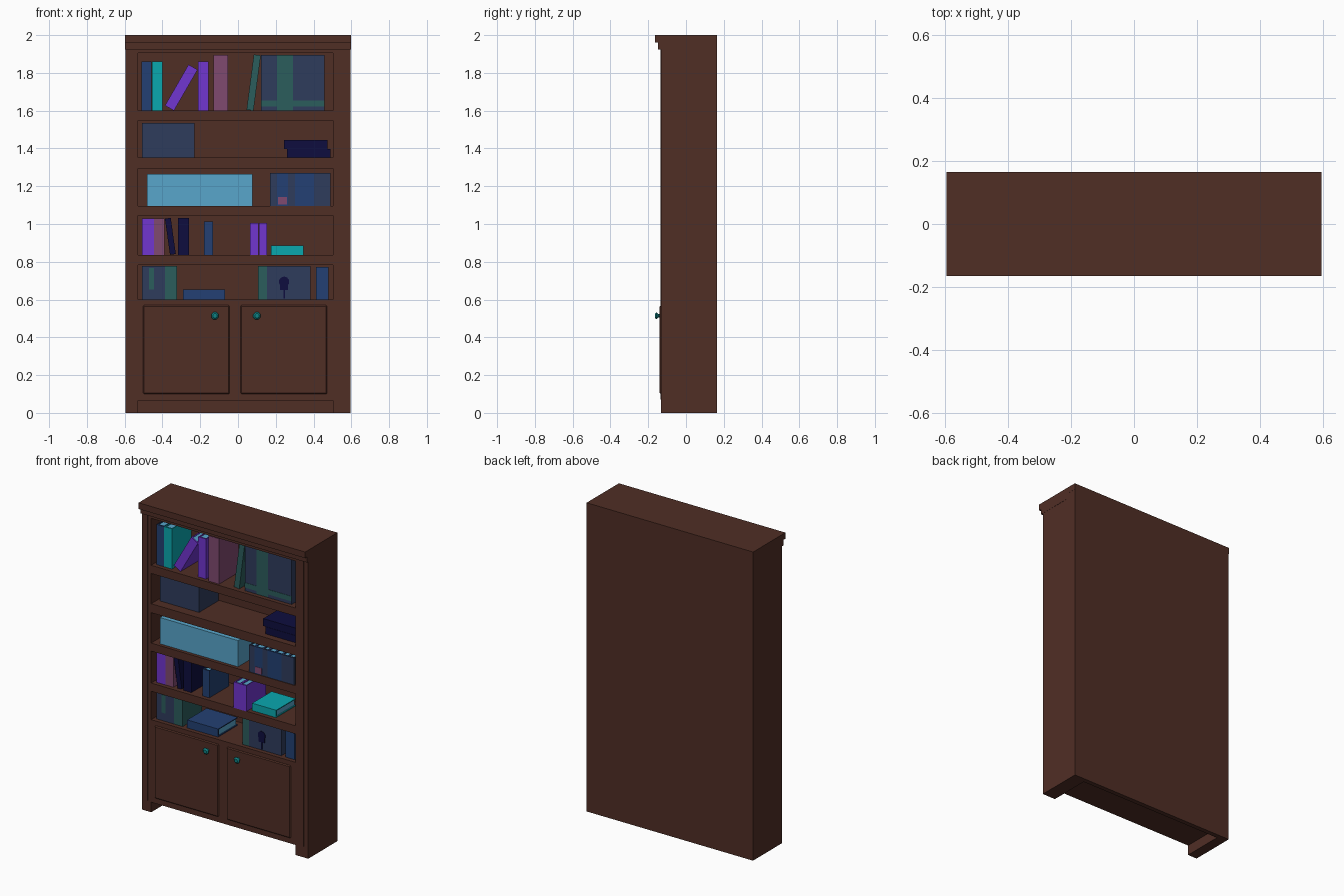
import bpy, bmesh, math
from mathutils import Vector, Matrix

if "Cube" in bpy.data.objects:
    bpy.data.objects.remove(bpy.data.objects["Cube"])


def material(name, rgb):
    lin = [((c / 255 + 0.055) / 1.055) ** 2.4 if c > 10 else c / 255 / 12.92 for c in rgb]
    m = bpy.data.materials.new(name)
    m.diffuse_color = (*lin, 1)
    m.use_nodes = True
    m.node_tree.nodes["Principled BSDF"].inputs["Base Color"].default_value = m.diffuse_color
    return m


WOOD = material("dark wood", (80, 46, 37))
NAVY = material("navy blue", (35, 64, 115))
CYAN = material("bright teal", (10, 168, 175))
PURPLE = material("purple", (113, 54, 208))
MAUVE = material("mauve", (128, 74, 112))
GREEN = material("sea green", (43, 93, 92))
SLATE = material("slate blue", (47, 60, 92))
MIDNIGHT = material("midnight blue", (14, 13, 62))
SKY = material("light blue", (88, 166, 203))
KNOB = material("knob teal", (14, 130, 132))


def add_box(bm, x0, x1, y0, y1, z0, z1, index=0):
    mat = Matrix.LocRotScale(Vector(((x0 + x1) / 2, (y0 + y1) / 2, (z0 + z1) / 2)), None,
                             Vector((x1 - x0, y1 - y0, z1 - z0)))
    verts = bmesh.ops.create_cube(bm, size=1, matrix=mat)["verts"]
    for f in {f for v in verts for f in v.link_faces}:
        f.material_index = index


def finish(bm, name, *mats):
    bmesh.ops.recalc_face_normals(bm, faces=bm.faces)
    me = bpy.data.meshes.new(name)
    bm.to_mesh(me)
    bm.free()
    for m in mats:
        me.materials.append(m)
    ob = bpy.data.objects.new(name, me)
    bpy.context.collection.objects.link(ob)
    return ob


def box(name, mat, *dims):
    bm = bmesh.new()
    add_box(bm, *dims)
    return finish(bm, name, mat)


# Carcass: solid block with shelf bays and toe space cut out
L, R, FRONT, BACK = -0.53, 0.503, -0.132, 0.165
carcass = box("bookcase_body", WOOD, -0.596, 0.596, FRONT, BACK, 0, 1.98)
bays = [(1.6, 1.904), (1.351, 1.547), (1.096, 1.293), (0.837, 1.044), (0.6, 0.784)]
bm = bmesh.new()
for z0, z1 in bays + [(-0.1, 0.065)]:
    add_box(bm, L, R, -0.3, 0.135, z0, z1)
cutter = finish(bm, "bay_cutter", WOOD)
cutter.hide_render = True
cutter.hide_viewport = False
mod = carcass.modifiers.new("bays", "BOOLEAN")
mod.operation, mod.object, mod.solver = "DIFFERENCE", cutter, "EXACT"
bpy.context.view_layer.objects.active = carcass
carcass.select_set(True)
bpy.ops.object.modifier_apply(modifier=mod.name)
bpy.data.objects.remove(cutter)

# Crown moulding, stile strips
box("crown_top", WOOD, -0.597, 0.597, -0.165, 0.165, 1.96, 2.0)
box("crown_step", WOOD, -0.597, 0.597, -0.147, 0.1, 1.925, 1.96)
box("left_stile_strip", WOOD, -0.575, -0.553, -0.136, -0.13, 0.07, 1.925)
box("right_stile_strip", WOOD, 0.523, 0.565, -0.136, -0.13, 0.07, 1.925)

# Doors with a softened edge, and faceted knobs
for side, x0, x1, kx in (("left", -0.503, -0.044, -0.122), ("right", 0.013, 0.472, 0.1)):
    door = box(side + "_door", WOOD, x0, x1, -0.139, -0.12, 0.1, 0.57)
    bev = door.modifiers.new("edge", "BEVEL")
    bev.width, bev.segments = 0.006, 1
    bm = bmesh.new()
    profile = [(0.013, -0.137), (0.008, -0.146), (0.021, -0.156), (0.012, -0.165)]
    rings = [[bm.verts.new((kx + r * math.cos(math.pi * (i + .5) / 4), y,
                            0.514 + r * math.sin(math.pi * (i + .5) / 4)))
              for i in range(8)] for r, y in profile]
    for a, b in zip(rings, rings[1:]):
        for i in range(8):
            bm.faces.new((a[i], a[(i + 1) % 8], b[(i + 1) % 8], b[i]))
    bm.faces.new(rings[0])
    bm.faces.new(rings[-1])
    finish(bm, side + "_knob", KNOB)


def book(name, mat, x0, x1, z0, z1, y0=-0.105, lean=0, flat=False, depth=0.2):
    """Covers and front spine around an inset page block; lean in degrees about a bottom corner."""
    px = x1 if lean > 0 else x0
    w0, w1, h, t, g = x0 - px, x1 - px, z1 - z0, 0.006, 0.006
    bm = bmesh.new()
    add_box(bm, w0, w1, 0, 0.01, 0, h)
    if flat:
        add_box(bm, w0, w1, 0.01, depth, 0, t)
        add_box(bm, w0, w1, 0.01, depth, h - t, h)
        add_box(bm, w0 + g, w1 - g, 0.01, depth - g, t, h - t, 1)
    else:
        add_box(bm, w0, w0 + t, 0.01, depth, 0, h)
        add_box(bm, w1 - t, w1, 0.01, depth, 0, h)
        add_box(bm, w0 + t, w1 - t, 0.01, depth - g, g, h - g, 1)
    ob = finish(bm, name, mat, SKY)
    ob.location = (px, y0, z0)
    ob.rotation_euler.y = math.radians(lean)
    return ob


# Top shelf
z = 1.6
book("top_book_navy", NAVY, -0.511, -0.458, z, 1.86)
book("top_book_teal", CYAN, -0.456, -0.4, z, 1.86)
book("top_book_leaning", PURPLE, -0.394, -0.339, z, z + 0.25, lean=30)
book("top_book_purple", PURPLE, -0.212, -0.156, z, 1.86)
book("top_book_mauve", MAUVE, -0.13, -0.053, z, 1.894, y0=-0.118)
book("top_book_tilted", GREEN, 0.045, 0.082, z, 1.895, lean=7.5)
for i, c in enumerate((SLATE, GREEN, SLATE, SLATE)):
    x = 0.122 + i * 0.084
    book(f"top_set_book_{i}", c, x, x + 0.084, z, 1.895)
    if c is SLATE:
        box(f"top_set_band_{i}", GREEN, x, x + 0.084, -0.107, -0.104, 1.621, 1.653)

# Second shelf: storage box and stacked books
box("slate_box", SLATE, -0.509, -0.23, -0.07, 0.13, 1.351, 1.534)
book("stack_lower", MIDNIGHT, 0.26, 0.49, 1.351, 1.397, -0.09, flat=True)
book("stack_upper", MIDNIGHT, 0.244, 0.474, 1.398, 1.446, -0.09, flat=True)

# Third shelf: long box and book set
box("light_box", SKY, -0.482, 0.077, -0.11, 0.1, 1.096, 1.266)
edges = [0.17, 0.207, 0.265, 0.302, 0.352, 0.403, 0.446, 0.49]
cols = [SLATE, NAVY, SLATE, NAVY, NAVY, SLATE, SLATE]
for i, c in enumerate(cols):
    book(f"third_set_book_{i}", c, edges[i], edges[i + 1], 1.096, 1.271, -0.128)
box("spine_label", MAUVE, 0.212, 0.26, -0.130, -0.127, 1.102, 1.142)

# Fourth shelf
z = 0.837
book("fourth_book_purple", PURPLE, -0.509, -0.445, z, 1.03)
book("fourth_book_mauve", MAUVE, -0.445, -0.389, z, 1.03)
book("fourth_book_tilted", MIDNIGHT, -0.36, -0.329, z, 1.03, lean=-8)
book("fourth_book_midnight", MIDNIGHT, -0.318, -0.26, z, 1.033)
book("fourth_book_navy", NAVY, -0.18, -0.132, z, 1.012)
for i, x in enumerate((0.064, 0.11)):
    book(f"fourth_pair_{i}", PURPLE, x, x + 0.044, z, 1.004, -0.135)
book("fourth_book_flat", CYAN, 0.175, 0.347, z, 0.885, flat=True)

# Fifth shelf
z = 0.6
for i, (c, x0, x1) in enumerate(((SLATE, -0.509, -0.44), (SLATE, -0.44, -0.387),
                                 (GREEN, -0.387, -0.323), (GREEN, 0.106, 0.154))):
    book(f"fifth_book_{i}", c, x0, x1, z, 0.778)
box("spine_patch", GREEN, -0.472, -0.445, -0.107, -0.104, 0.652, 0.768)
book("fifth_book_flat", NAVY, -0.291, -0.069, z, 0.652, flat=True)
book("fifth_wide_book", SLATE, 0.154, 0.384, z, 0.778)
book("fifth_book_navy", NAVY, 0.413, 0.479, z, 0.773)

# Tree emblem on the wide book
bm = bmesh.new()
bmesh.ops.create_cone(bm, segments=10, radius1=0.028, radius2=0.028, depth=0.004, cap_ends=True,
                      matrix=Matrix.Translation((0.244, -0.106, 0.694)) @ Matrix.Rotation(math.pi / 2, 4, "X"))
add_box(bm, 0.222, 0.266, -0.108, -0.104, 0.65, 0.68)
add_box(bm, 0.241, 0.248, -0.108, -0.104, 0.605, 0.65)
finish(bm, "tree_emblem", MIDNIGHT)
